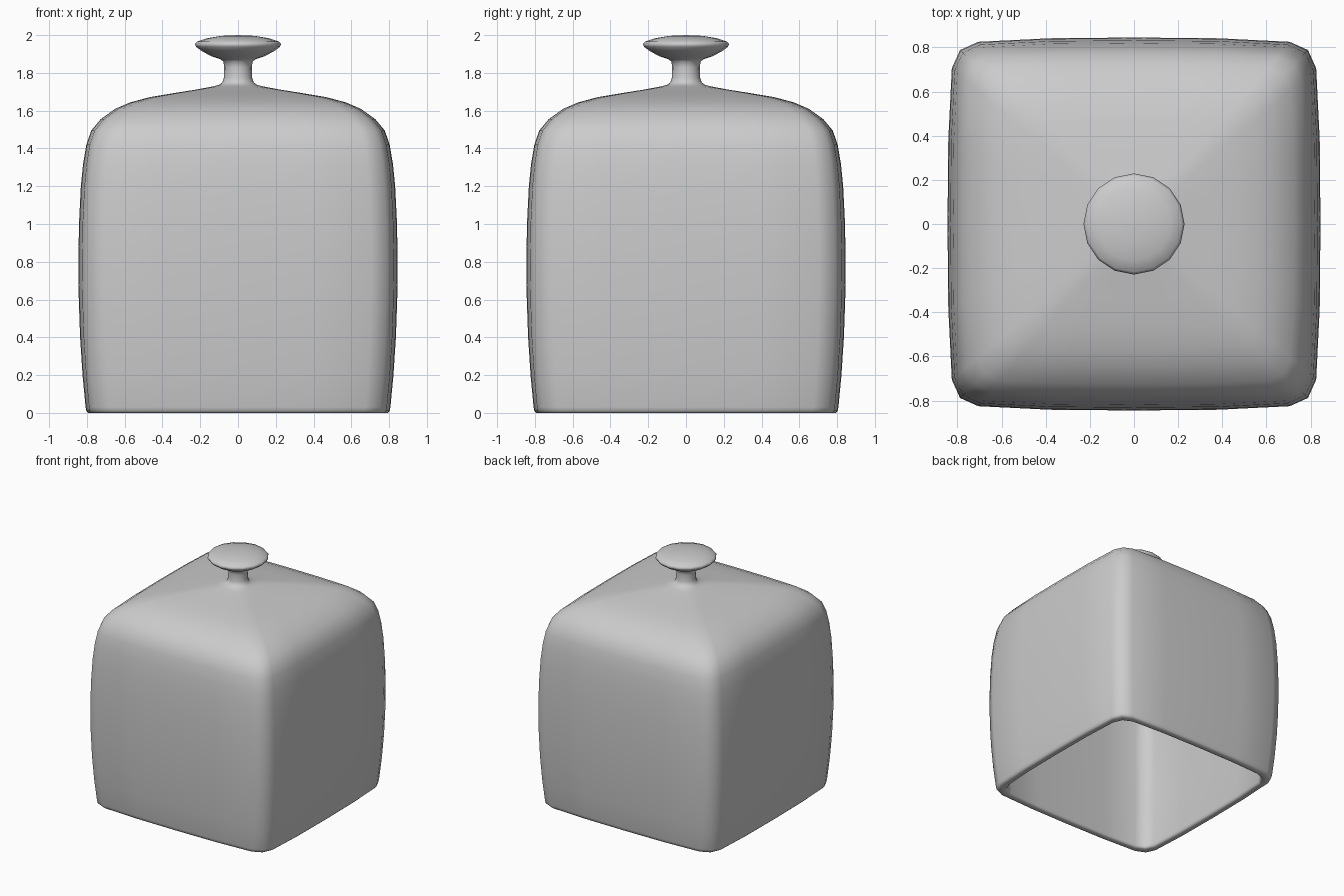
import bpy, bmesh
from math import sin, cos, pi, radians

# Quarter cross-section of the soft, slightly bulging square (unit half-width),
# paired with angle steps (in sixteenths of a turn) of the round neck and knob
QUARTER = [(1.0, 0.0, 0), (0.996, 0.45, 0.5), (0.977, 0.835, 1),
           (0.933, 0.933, 2), (0.835, 0.977, 3), (0.45, 0.996, 3.5)]


def round_point(step):
    # half steps fall on the chord, so the knob stays 16-sided
    lo, f = int(step), step % 1
    a, b = 2 * pi * lo / 16, 2 * pi * (lo + 1) / 16
    return (cos(a) * (1 - f) + cos(b) * f, sin(a) * (1 - f) + sin(b) * f)


SECTION = []
for q in range(4):
    c, s = [(1, 0), (0, 1), (-1, 0), (0, -1)][q]
    SECTION += [((x * c - y * s, x * s + y * c), round_point(q * 4 + k))
                for x, y, k in QUARTER]
N = len(SECTION)

# (half-width, height, roundness): inner shell from its crown down to the rim
INNER = [(0.10, 1.668, 0.5), (0.32, 1.63, 0.05), (0.45, 1.607, 0), (0.54, 1.58, 0),
         (0.605, 1.552, 0), (0.668, 1.51, 0), (0.71, 1.46, 0), (0.737, 1.40, 0),
         (0.767, 1.2, 0), (0.778, 1.0, 0), (0.781, 0.8, 0), (0.772, 0.4, 0),
         (0.744, 0.03, 0), (0.746, 0.01, 0), (0.755, 0.0, 0)]
# outer shell, rim up to the neck
OUTER = [(0.793, 0.0, 0), (0.803, 0.01, 0), (0.807, 0.03, 0), (0.823, 0.2, 0),
         (0.836, 0.4, 0), (0.843, 0.6, 0), (0.845, 0.8, 0), (0.842, 1.0, 0),
         (0.832, 1.2, 0), (0.82, 1.32, 0), (0.803, 1.42, 0), (0.777, 1.495, 0),
         (0.727, 1.555, 0), (0.65, 1.61, 0), (0.57, 1.644, 0), (0.47, 1.671, 0),
         (0.34, 1.693, 0), (0.22, 1.712, 0.1), (0.14, 1.727, 0.5), (0.10, 1.737, 0.9)]
# neck and mushroom knob
KNOB = [(0.083, 1.75, 1), (0.075, 1.775, 1), (0.073, 1.83, 1), (0.077, 1.86, 1),
        (0.095, 1.873, 1), (0.14, 1.888, 1), (0.19, 1.914, 1), (0.222, 1.938, 1),
        (0.229, 1.953, 1), (0.218, 1.965, 1), (0.165, 1.983, 1), (0.09, 1.996, 1)]


def ring(bm, w, z, t):
    return [bm.verts.new((w * (a[0] * (1 - t) + b[0] * t),
                          w * (a[1] * (1 - t) + b[1] * t), z))
            for a, b in SECTION]


def cap(bm, loop, z):
    tip = bm.verts.new((0, 0, z))
    for i in range(N):
        bm.faces.new((loop[i], loop[(i + 1) % N], tip))


# Hollow cover lofted through all rings, closed inside and at the knob top
bm = bmesh.new()
rings = [ring(bm, *p) for p in INNER + OUTER + KNOB]
for a, b in zip(rings, rings[1:]):
    for i in range(N):
        j = (i + 1) % N
        bm.faces.new((a[i], a[j], b[j], b[i]))
cap(bm, rings[0], 1.673)
cap(bm, rings[-1], 2.0)
bmesh.ops.recalc_face_normals(bm, faces=bm.faces)
mesh = bpy.data.meshes.new("cover_with_knob")
bm.to_mesh(mesh)
bm.free()
cover = bpy.data.objects.new("cover_with_knob", mesh)
bpy.context.collection.objects.link(cover)
bpy.context.view_layer.objects.active = cover
cover.select_set(True)
bpy.ops.object.shade_smooth_by_angle(angle=radians(70))
